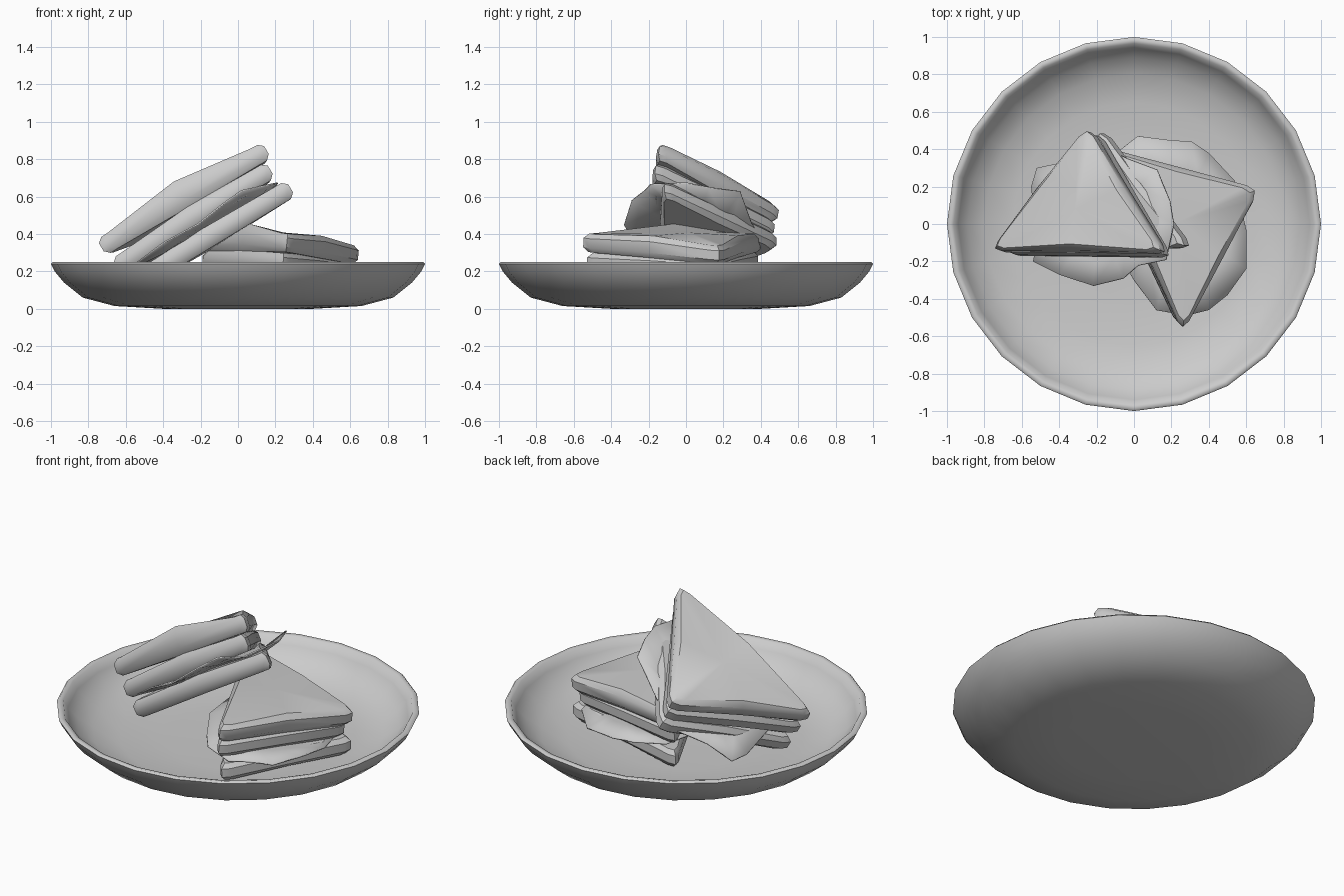
import bpy, bmesh, math, random
from mathutils import Vector as V

if "Cube" in bpy.data.objects:
    bpy.data.objects.remove(bpy.data.objects["Cube"])

random.seed(4)


def finish(name, bm, angle=40):
    bmesh.ops.recalc_face_normals(bm, faces=bm.faces)
    me = bpy.data.meshes.new(name)
    bm.to_mesh(me)
    bm.free()
    ob = bpy.data.objects.new(name, me)
    bpy.context.collection.objects.link(ob)
    bpy.ops.object.select_all(action='DESELECT')
    ob.select_set(True)
    bpy.context.view_layer.objects.active = ob
    bpy.ops.object.shade_smooth_by_angle(angle=math.radians(angle))
    return ob


def bridge(bm, a, b):
    n = len(a)
    for i in range(n):
        bm.faces.new((a[i], a[(i + 1) % n], b[(i + 1) % n], b[i]))


def fan(bm, ring, co):
    c = bm.verts.new(co)
    for i in range(len(ring)):
        bm.faces.new((ring[i], ring[(i + 1) % len(ring)], c))


def plate(profile, sides=24):
    bm = bmesh.new()
    rings = []
    for r, z in profile:
        rings.append([bm.verts.new((r * math.cos(math.tau * i / sides),
                                    r * math.sin(math.tau * i / sides), z)) for i in range(sides)])
    for a, b in zip(rings, rings[1:]):
        bridge(bm, a, b)
    fan(bm, rings[0], (0, 0, profile[0][1]))
    fan(bm, rings[-1], (0, 0, profile[-1][1]))
    return finish("plate", bm, 60)


def bread(name, corners, bulge=0.01, thick=0.1):
    """Triangular slice; first two corners span the long cut edge."""
    p = [V(c) for c in corners]
    cen = sum(p, V()) / 3
    n = (p[1] - p[0]).cross(p[2] - p[0]).normalized()
    if n.z < 0:
        n = -n
    p = [c + (c - cen).normalized() * 0.02 for c in p]
    outline, lift = [], []
    for i in range(3):
        c, prv, nxt = p[i], p[i - 1], p[(i + 1) % 3]
        a = c + (prv - c).normalized() * 0.07
        b = c + (nxt - c).normalized() * 0.07
        outline += [a, (a + b) * 0.25 + c * 0.5, b, (c + nxt) / 2]
        lift += [0, 0, 0, bulge if i == 0 else bulge * 0.4]
    bm = bmesh.new()
    rings = []
    # rounded edge: inset, height as part of thickness
    for inset, h in ((0.03, -0.5), (0.0, -0.25), (0.0, 0.25), (0.03, 0.5)):
        rings.append([bm.verts.new(o + (cen - o).normalized() * inset + n * (h * thick + l * (h + 0.5)))
                      for o, l in zip(outline, lift)])
    for a, b in zip(rings, rings[1:]):
        bridge(bm, a, b)
    fan(bm, rings[0], cen - n * thick / 2)
    fan(bm, rings[-1], cen + n * (thick / 2 + bulge * 0.5))
    return finish(name, bm)


def lettuce(name, outline, origin, sx, sy):
    """Thin wavy leaf; outline rows are x, y, lift above the sloped plane."""
    def at(x, y, lift):
        return V((x, y, origin.z + sx * (x - origin.x) + sy * (y - origin.y) + lift))
    bm = bmesh.new()
    outer = [at(*o) for o in outline]
    cen = sum(outer, V()) / len(outer)
    ro = [bm.verts.new(o) for o in outer]
    ri = [bm.verts.new(at(*(cen.lerp(o, 0.65)).xy, random.uniform(-0.02, 0.02))) for o in outer]
    bridge(bm, ro, ri)
    fan(bm, ri, at(cen.x, cen.y, 0))
    ob = finish(name, bm, 30)
    mod = ob.modifiers.new("thickness", 'SOLIDIFY')
    mod.thickness = 0.008
    return ob


# shallow round plate
plate([(0.4, 0), (0.66, 0.015), (0.83, 0.06), (0.93, 0.14), (0.98, 0.2), (1.0, 0.24), (0.99, 0.25),
       (0.965, 0.245), (0.94, 0.2), (0.89, 0.145), (0.8, 0.09), (0.65, 0.06), (0.4, 0.05)])

# leaning sandwich, top to bottom
bread("leaning_bread_top", [(-0.74, -0.14, 0.325), (0.16, -0.15, 0.855), (-0.24, 0.5, 0.505)], 0.06)
bread("leaning_bread_middle", [(-0.66, -0.16, 0.22), (0.18, -0.17, 0.75), (-0.2, 0.48, 0.43)], 0.02)
bread("leaning_bread_bottom", [(-0.6, -0.15, 0.11), (0.29, -0.12, 0.65), (-0.17, 0.49, 0.36)])
lettuce("leaning_lettuce",
        [(-0.52, 0.3, 0), (-0.55, 0.2, 0.01), (-0.52, -0.1, 0), (-0.54, -0.2, 0), (-0.4, -0.27, 0.01),
         (-0.22, -0.33, -0.01), (-0.06, -0.29, 0.03), (0.02, -0.22, 0.05), (0.17, -0.19, 0.0),
         (0.21, 0.0, 0.02), (0.19, 0.12, 0.03), (0.12, 0.29, 0.08), (-0.04, 0.35, 0.02),
         (-0.2, 0.43, 0), (-0.38, 0.33, 0)],
        V((0.24, -0.14, 0.70)), 0.59, -0.187)

# lying sandwich, top to bottom
bread("lying_bread_top", [(0.26, -0.56, 0.355), (-0.2, 0.41, 0.36), (0.65, 0.18, 0.285)], 0.05)
bread("lying_bread_middle", [(0.24, -0.54, 0.25), (-0.2, 0.39, 0.26), (0.61, 0.16, 0.21)], 0.01)
bread("lying_bread_bottom", [(0.26, -0.54, 0.11), (-0.2, 0.38, 0.11), (0.65, 0.17, 0.12)])
lettuce("lying_lettuce",
        [(0.02, 0.47, 0.02), (0.18, 0.45, 0), (0.31, 0.44, 0.01), (0.4, 0.38, -0.02), (0.54, 0.23, 0),
         (0.6, -0.03, 0), (0.6, -0.24, 0.03), (0.5, -0.38, 0), (0.4, -0.46, 0.02), (0.28, -0.49, 0),
         (0.12, -0.46, 0.03), (0.0, -0.3, 0.0), (-0.12, -0.1, 0.02), (-0.17, 0.15, 0), (-0.12, 0.36, 0)],
        V((0.25, 0, 0.18)), -0.03, 0)
